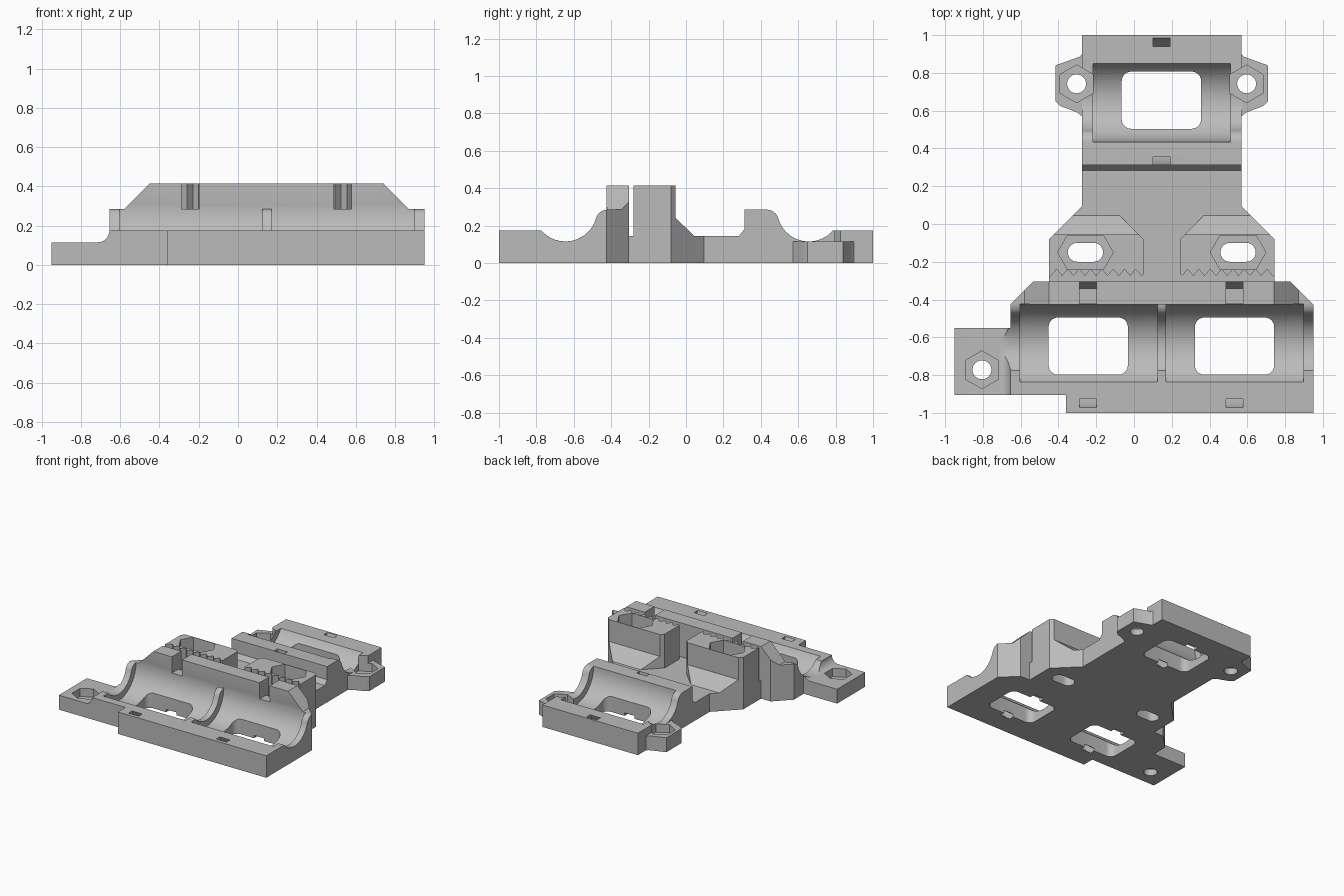
import bpy, bmesh
from math import cos, sin, radians, pi, atan2, asin

cube = bpy.data.objects.get("Cube")
if cube:
    bpy.data.objects.remove(cube)

grey = bpy.data.materials.new("light_grey_plastic")
grey.use_nodes = True
grey.diffuse_color = (0.5, 0.5, 0.5, 1)
grey.node_tree.nodes["Principled BSDF"].inputs["Base Color"].default_value = (0.5, 0.5, 0.5, 1)

MID = 0.147                      # symmetry line of the rear half
AXIS_Z, R_BEARING, R_ROD, R_LIP = 0.285, 0.222, 0.17, 0.064
FRONT_Y, REAR_Y = -0.645, 0.657  # bearing axes


def prism(name, pts, axis, lo, hi):
    """Extrude a closed 2D outline along one axis."""
    place = {"x": lambda a, b: (lo, a, b),
             "y": lambda a, b: (a, lo, b),
             "z": lambda a, b: (a, b, lo)}[axis]
    bm = bmesh.new()
    face = bm.faces.new([bm.verts.new(place(a, b)) for a, b in pts])
    ext = bmesh.ops.extrude_face_region(bm, geom=[face])
    for v in ext["geom"]:
        if isinstance(v, bmesh.types.BMVert):
            v.co["xyz".index(axis)] = hi
    bmesh.ops.recalc_face_normals(bm, faces=bm.faces)
    mesh = bpy.data.meshes.new(name)
    bm.to_mesh(mesh)
    bm.free()
    mesh.materials.append(grey)
    ob = bpy.data.objects.new(name, mesh)
    bpy.context.collection.objects.link(ob)
    return ob


def boolean(target, other, operation):
    """Apply a boolean and discard the second object."""
    mod = target.modifiers.new("bool", "BOOLEAN")
    mod.operation, mod.object, mod.solver = operation, other, "EXACT"
    bpy.context.view_layer.objects.active = target
    bpy.ops.object.modifier_apply(modifier=mod.name)
    bpy.data.objects.remove(other)


def arc(cx, cy, r, start, end, n):
    return [(cx + r * cos(start + (end - start) * i / n),
             cy + r * sin(start + (end - start) * i / n)) for i in range(n + 1)]


def rect(x0, x1, y0, y1):
    return [(x0, y0), (x1, y0), (x1, y1), (x0, y1)]


def round_rect(x0, x1, y0, y1, r):
    pts = []
    for i, (cx, cy) in enumerate(rect(x0 + r, x1 - r, y0 + r, y1 - r)):
        pts += arc(cx, cy, r, pi + i * pi / 2, pi * 1.5 + i * pi / 2, 6)
    return pts


def circle(cx, cy, r, n=40):
    return arc(cx, cy, r, 0, 2 * pi, n)[:-1]


def mirror(pts):
    return [(2 * MID - x, y) for x, y in pts]


def saddle(cy, side):
    """Rod groove with a rounded lip; side is the direction of the high wall."""
    low = pi + asin((AXIS_Z - 0.175) / R_ROD)
    join = atan2(-R_LIP, 0.225)
    groove = arc(0, AXIS_Z, R_ROD, low, 2 * pi + join, 20)
    lip = arc(0.225, AXIS_Z - R_LIP, R_LIP, pi + join, pi / 2, 8)
    return [(cy + side * a, b) for a, b in groove + lip[1:]]


# Front cradle for two bearings, with the raised clamp wall behind it
body = prism("carriage_body", [(-1, 0), (-1, 0.175)] + saddle(FRONT_Y, 1)
             + [(-0.305, AXIS_Z), (-0.305, 0)], "x", -0.655, 0.95)
boolean(body, prism("clamp_wall", [(-0.58, 0.2), (-0.58, AXIS_Z), (-0.45, 0.415), (0.74, 0.415),
                                   (0.87, AXIS_Z), (0.87, 0.2)], "y", -0.425, -0.305), "UNION")
corner = [(-0.665, -0.435), (-0.665, -0.25), (-0.48, -0.25)]
for pts in (corner, mirror(corner), rect(-0.7, -0.36, -1.1, -0.905)):
    boolean(body, prism("corner_cut", pts, "z", -0.1, 0.6), "DIFFERENCE")

# Rear cradle for one bearing
boolean(body, prism("rear_cradle", [(1, 0), (1, 0.175)] + saddle(REAR_Y, -1)
                    + [(0.312, AXIS_Z), (0.312, 0.18), (0.283, 0.145), (0.283, 0)],
                    "x", -0.275, 0.57), "UNION")

# Flat middle plate
half = [(-0.45, -0.32), (-0.45, -0.08), (-0.275, 0.095), (-0.275, 0.3)]
boolean(body, prism("middle_plate", half + mirror(half)[::-1], "z", 0, 0.145), "UNION")

# Belt blocks with toothed front faces and sloped rear supports
teeth = [(-0.45, -0.28)]
for i in range(8):
    teeth += [(-0.44 + i * 0.06, -0.275), (-0.41 + i * 0.06, -0.24)]
block = teeth + [(0.04, -0.275), (0.05, -0.265), (0.05, -0.08), (-0.075, 0.045),
                 (-0.325, 0.045), (-0.45, -0.08)]
for pts in (block, mirror(block)):
    ob = prism("belt_block", pts, "z", 0, 0.415)
    boolean(ob, prism("support_cut", [(-0.055, 0.5), (-0.055, 0.24), (0.05, 0.14), (0.1, 0.14),
                                      (0.1, 0.5)], "x", -0.6, 0.9), "DIFFERENCE")
    boolean(body, ob, "UNION")

# Screw lugs beside the rear cradle
lug = [(-0.2, 0.91), (-0.265, 0.91), (-0.29, 0.885), (-0.415, 0.84), (-0.415, 0.65),
       (-0.39, 0.625), (-0.3, 0.59), (-0.275, 0.57), (-0.2, 0.56)]
for pts in (lug, mirror(lug)):
    boolean(body, prism("screw_lug", pts, "z", 0, 0.115), "UNION")

# Side tab with a filleted root
boolean(body, prism("side_tab", rect(-0.95, -0.6, -0.905, -0.55), "z", 0, 0.115), "UNION")
root = prism("tab_fillet", arc(-0.715, 0.175, 0.06, -pi / 2, 0, 8)
             + [(-0.64, 0.175), (-0.64, 0.1), (-0.715, 0.1)], "y", -0.905, -0.55)
boolean(root, prism("rod_cut", circle(FRONT_Y, AXIS_Z, R_ROD), "x", -0.8, -0.5), "DIFFERENCE")
boolean(body, root, "UNION")

# Bearing channels, rounded windows and cable tie tunnels
for cx, cy in ((-0.2425, FRONT_Y), (0.5325, FRONT_Y), (MID - 0.002, REAR_Y)):
    boolean(body, prism("bearing_cut", circle(cy, AXIS_Z, R_BEARING, 64), "x",
                        cx - 0.362, cx + 0.366), "DIFFERENCE")
    boolean(body, prism("window_cut", round_rect(cx - 0.21, cx + 0.21, cy - 0.153, cy + 0.15, 0.05),
                        "z", -0.1, 0.3), "DIFFERENCE")
    tunnel = (arc(cy, AXIS_Z, 0.345, radians(175), radians(365), 32)
              + arc(cy, AXIS_Z, 0.303, radians(365), radians(175), 32))
    boolean(body, prism("tie_cut", tunnel, "x", cx - 0.045, cx + 0.045), "DIFFERENCE")
    if cy < 0:
        boolean(body, prism("tie_notch", rect(cx - 0.045, cx + 0.045, AXIS_Z, 0.5), "y",
                            -0.5, -0.295), "DIFFERENCE")

# Screw holes with hexagonal nut pockets
for cx, cy in ((-0.304, 0.742), (0.596, 0.742), (-0.805, -0.772)):
    boolean(body, prism("hole_cut", circle(cx, cy, 0.05, 32), "z", -0.1, 0.3), "DIFFERENCE")
    boolean(body, prism("nut_cut", arc(cx, cy, 0.1, pi / 6, pi * 11 / 6, 5), "z",
                        0.05, 0.4), "DIFFERENCE")

# Slotted holes with stretched nut pockets in the belt blocks
for cx in (-0.257, 0.551):
    cy = -0.15
    boolean(body, prism("slot_cut", round_rect(cx - 0.093, cx + 0.093, cy - 0.05, cy + 0.05, 0.049),
                        "z", -0.1, 0.5), "DIFFERENCE")
    pocket = [(cx + sx, cy + sy) for sx, sy in ((-0.147, 0), (-0.095, -0.09), (0.095, -0.09),
                                               (0.147, 0), (0.095, 0.09), (-0.095, 0.09))]
    boolean(body, prism("pocket_cut", pocket, "z", 0.12, 0.5), "DIFFERENCE")

# Smooth the curved surfaces, keep the edges crisp
bpy.ops.object.select_all(action="DESELECT")
body.select_set(True)
bpy.context.view_layer.objects.active = body
bpy.ops.object.shade_smooth_by_angle(angle=radians(30))
